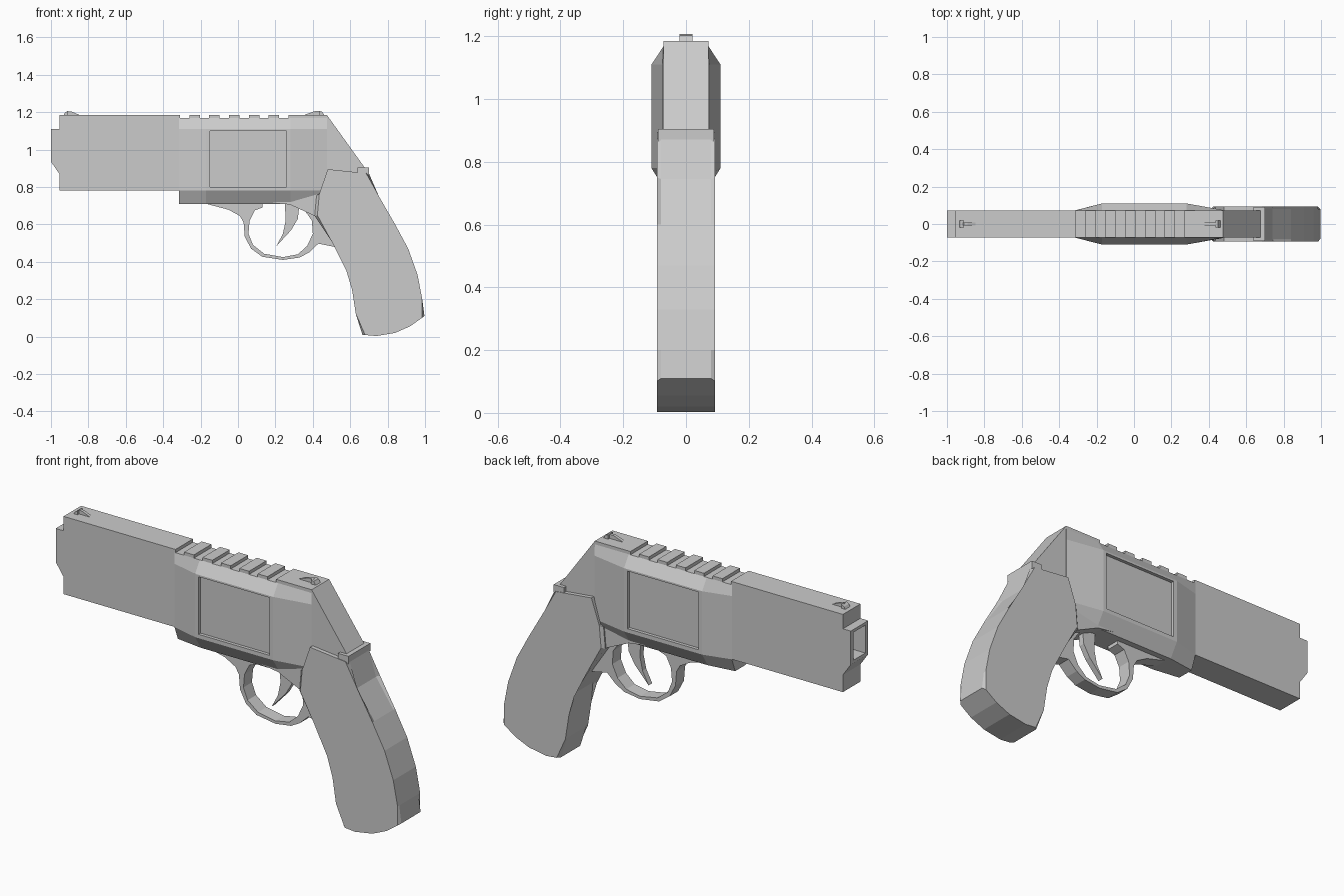
import bpy, bmesh


def finish(name, bm):
    bmesh.ops.recalc_face_normals(bm, faces=bm.faces)
    me = bpy.data.meshes.new(name)
    bm.to_mesh(me)
    bm.free()
    ob = bpy.data.objects.new(name, me)
    bpy.context.collection.objects.link(ob)
    return ob


def prism(name, pts, half, bevel=0, keep=None):
    """Side profile (x, z) extruded to y = -half..half, rims optionally chamfered."""
    bm = bmesh.new()
    sides = [[bm.verts.new((x, y, z)) for x, z in pts] for y in (-half, half)]
    caps = [bm.faces.new(s) for s in sides]
    n = len(pts)
    for i in range(n):
        j = (i + 1) % n
        bm.faces.new((sides[0][i], sides[0][j], sides[1][j], sides[1][i]))
    if bevel:
        rims = [e for c in caps for e in c.edges
                if keep(sum((v.co for v in e.verts), e.verts[0].co * 0) / 2)]
        bmesh.ops.bevel(bm, geom=rims, offset=bevel, segments=1, affect='EDGES')
    return finish(name, bm)


def loft(name, sections):
    bm = bmesh.new()
    rings = [[bm.verts.new(p) for p in s] for s in sections]
    n = len(rings[0])
    for a, b in zip(rings, rings[1:]):
        for i in range(n):
            j = (i + 1) % n
            bm.faces.new((a[i], a[j], b[j], b[i]))
    bm.faces.new(rings[0])
    bm.faces.new(rings[-1])
    return finish(name, bm)


def box(name, x0, x1, y0, y1, z0, z1):
    return loft(name, [[(x, y0, z0), (x, y1, z0), (x, y1, z1), (x, y0, z1)] for x in (x0, x1)])


def cut(target, cutter):
    cutter.hide_render = True
    cutter.hide_viewport = True
    m = target.modifiers.new("cut", 'BOOLEAN')
    m.operation = 'DIFFERENCE'
    m.solver = 'EXACT'
    m.object = cutter


# Barrel, notched top rail and sloping back in one flat profile
top = [(-0.955, 1.185)]
for k in range(6):
    x = -0.31 + 0.106 * k
    top += [(x, 1.185), (x, 1.168), (x + 0.05, 1.168), (x + 0.05, 1.185)]
core = prism("barrel_and_rail", top + [
    (0.475, 1.185), (0.68, 0.90), (0.68, 0.80), (0.45, 0.65), (0.41, 0.645), (0.28, 0.705),
    (-0.25, 0.78), (-0.955, 0.78), (-0.955, 0.87), (-1, 0.935), (-1, 1.11), (-0.955, 1.11)], 0.072)
cut(core, box("bore_cutter", -1.05, -0.80, -0.048, 0.048, 0.95, 1.095))

# Wide faceted frame
secs = []
for x, w, wb, zb in ((-0.315, 0.073, 0.045, 0.708), (-0.17, 0.11, 0.065, 0.708),
                     (0.28, 0.11, 0.065, 0.708), (0.475, 0.075, 0.07, 0.755)):
    half = [(0.072, 1.168), (w, 1.11), (w, 0.78), (wb, zb)]
    secs.append([(x, y, z) for y, z in half] + [(x, -y, z) for y, z in reversed(half)])
frame = loft("frame", secs)
# Recessed side windows
for s, label in ((-1, "right"), (1, "left")):
    ys = sorted((s * 0.093, s * 0.2))
    cut(frame, box("window_cutter_" + label, -0.15, 0.26, ys[0], ys[1], 0.80, 1.10))

# Curved grip with chamfered front and back edges
prism("grip", [
    (0.42, 0.755), (0.435, 0.765), (0.48, 0.895), (0.70, 0.872), (0.74, 0.745), (0.84, 0.60),
    (0.91, 0.47), (0.96, 0.33), (0.985, 0.20), (0.997, 0.11), (0.92, 0.055), (0.84, 0.02),
    (0.74, 0.003), (0.665, 0.01), (0.63, 0.12), (0.61, 0.25), (0.592, 0.36), (0.50, 0.51),
    (0.41, 0.645)], 0.093, 0.014,
    lambda c: not (c.z > 0.7 and c.x < 0.68) and not (c.z < 0.09 and c.x > 0.66))
prism("grip_tang", [(0.64, 0.87), (0.64, 0.905), (0.70, 0.905), (0.70, 0.865)], 0.09)

# Trigger guard: outer outline, then back along the inner outline
prism("trigger_guard", [
    (-0.17, 0.71), (-0.05, 0.678), (0.01, 0.645), (0.03, 0.61), (0.036, 0.535), (0.07, 0.47),
    (0.13, 0.427), (0.24, 0.41), (0.33, 0.423), (0.38, 0.45), (0.43, 0.497), (0.54, 0.475),
    (0.60, 0.47), (0.55, 0.56), (0.44, 0.70), (0.36, 0.67), (0.395, 0.62), (0.40, 0.55),
    (0.37, 0.485), (0.32, 0.44), (0.24, 0.425), (0.14, 0.443), (0.08, 0.49), (0.056, 0.55),
    (0.062, 0.62), (0.09, 0.675), (0.13, 0.69), (0.13, 0.72)], 0.035)
prism("trigger", [(0.25, 0.72), (0.33, 0.72), (0.32, 0.63), (0.285, 0.57), (0.205, 0.483),
                  (0.24, 0.55), (0.255, 0.62)], 0.015)

# Sights: a wide blade on a narrow ramp
prism("front_sight_blade", [(-0.935, 1.18), (-0.925, 1.197), (-0.91, 1.207), (-0.91, 1.18)], 0.02)
prism("front_sight_ramp", [(-0.915, 1.18), (-0.915, 1.206), (-0.89, 1.203), (-0.835, 1.18)], 0.008)
prism("rear_sight_blade", [(0.435, 1.18), (0.435, 1.207), (0.45, 1.202), (0.465, 1.18)], 0.02)
prism("rear_sight_ramp", [(0.34, 1.18), (0.41, 1.205), (0.44, 1.206), (0.44, 1.18)], 0.008)
